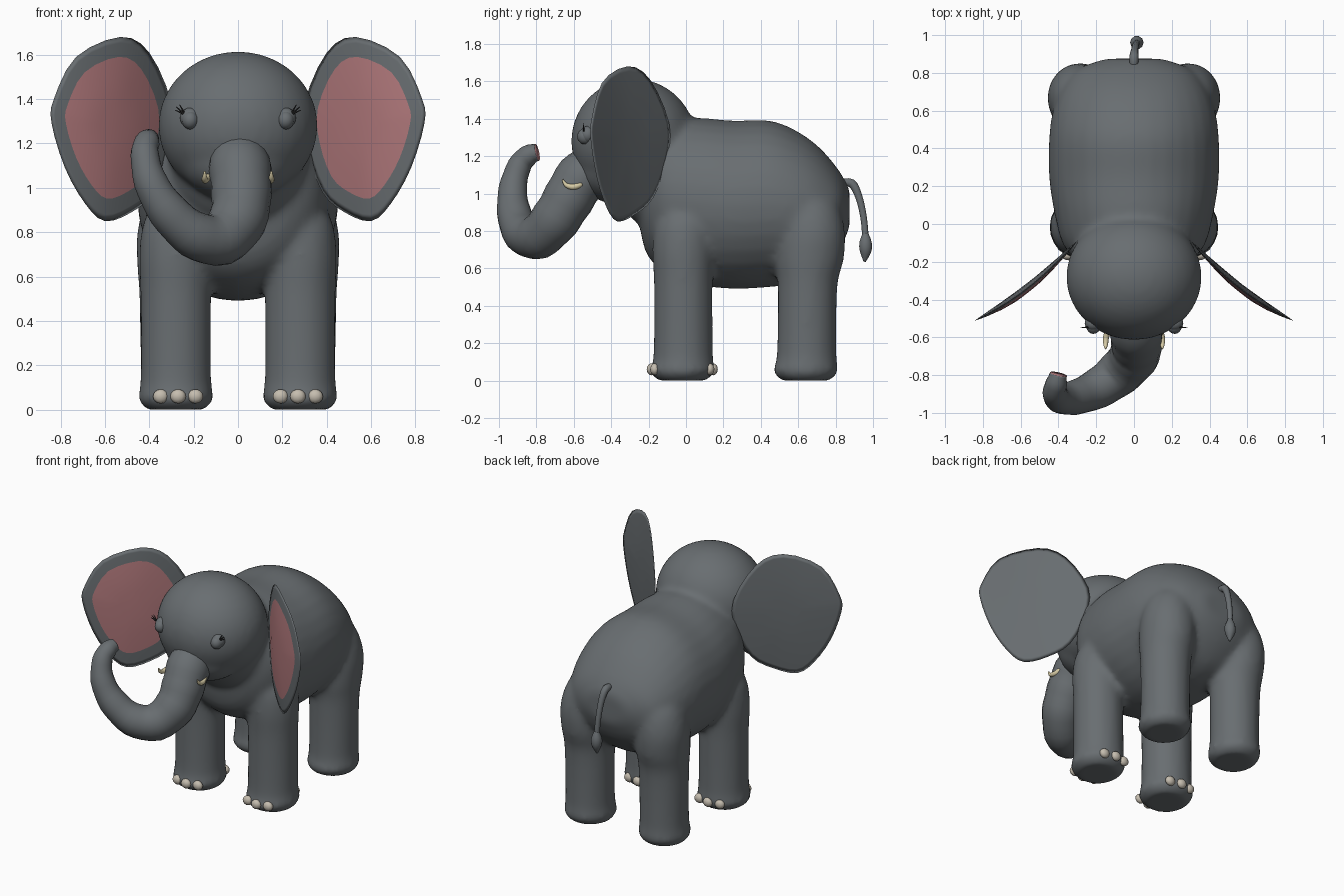
import bpy, bmesh, math
from mathutils import Vector, Matrix

if "Cube" in bpy.data.objects:
    bpy.data.objects.remove(bpy.data.objects["Cube"], do_unlink=True)


def material(name, rgb):
    mat = bpy.data.materials.new(name)
    mat.use_nodes = True
    mat.diffuse_color = (*rgb, 1)
    bsdf = mat.node_tree.nodes["Principled BSDF"]
    bsdf.inputs["Base Color"].default_value = (*rgb, 1)
    return mat


GREY = material("grey_skin", (0.14, 0.155, 0.165))
PINK = material("pink_skin", (0.44, 0.19, 0.20))
NAIL = material("nail_cream", (0.56, 0.51, 0.43))
IVORY = material("tusk_ivory", (0.68, 0.60, 0.38))
DARK = material("lash_charcoal", (0.03, 0.03, 0.03))


def finish(name, bm, *mats):
    mesh = bpy.data.meshes.new(name)
    for f in bm.faces:
        f.smooth = True
    bm.to_mesh(mesh)
    bm.free()
    for m in mats:
        mesh.materials.append(m)
    ob = bpy.data.objects.new(name, mesh)
    bpy.context.collection.objects.link(ob)
    return ob


def catmull(a, b, c, d, t):
    return 0.5 * (2 * b + (c - a) * t + (2 * a - 5 * b + 4 * c - d) * t ** 2
                  + (3 * b - a - 3 * c + d) * t ** 3)


def smooth_path(points, steps, closed=False):
    p = [Vector(q) for q in points]
    n = len(p)
    at = (lambda i: p[i % n]) if closed else (lambda i: p[max(0, min(n - 1, i))])
    out = [catmull(at(i - 1), at(i), at(i + 1), at(i + 2), k / steps)
           for i in range(n if closed else n - 1) for k in range(steps)]
    return out if closed else out + [p[-1]]


def loft(bm, stations, sides=24, axis=None, steps=4, wrinkle=0.0, end_mat=0):
    """Skin elliptical rings (x, y, z, radius_u, radius_v) along a path."""
    path = smooth_path(stations, steps)
    u = Vector((1, 0, 0))
    rings = []
    for i, s in enumerate(path):
        centre = Vector(s[:3])
        before, after = path[max(i - 1, 0)], path[min(i + 1, len(path) - 1)]
        t = Vector(axis) if axis else (Vector(after[:3]) - Vector(before[:3])).normalized()
        u = (u - t * u.dot(t)).normalized()
        v = t.cross(u)
        grow = 1 + wrinkle * math.cos(math.pi * i / 2)
        rings.append([bm.verts.new(centre + grow * (u * s[3] * math.cos(a) + v * s[4] * math.sin(a)))
                      for a in (2 * math.pi * k / sides for k in range(sides))])
    for a, b in zip(rings, rings[1:]):
        for k in range(sides):
            j = (k + 1) % sides
            bm.faces.new((a[k], a[j], b[j], b[k]))
    bm.faces.new(rings[0][::-1])
    bm.faces.new(rings[-1]).material_index = end_mat


def ball(bm, centre, radii, seg=16):
    m = Matrix.Translation(centre) @ Matrix.Diagonal((*radii, 1))
    bmesh.ops.create_uvsphere(bm, u_segments=seg, v_segments=seg // 2 + 2, radius=1, matrix=m)


# Torso, neck, head and legs, fused into one skin
bm = bmesh.new()
loft(bm, [(0, -0.26, 1.05, 0.10, 0.12), (0, -0.22, 1.00, 0.26, 0.30),
          (0, -0.12, 0.98, 0.37, 0.40), (0, 0.05, 0.96, 0.42, 0.445),
          (0, 0.25, 0.94, 0.45, 0.45), (0, 0.45, 0.945, 0.45, 0.445),
          (0, 0.60, 0.925, 0.43, 0.405), (0, 0.72, 0.91, 0.385, 0.33),
          (0, 0.82, 0.91, 0.30, 0.21), (0, 0.875, 0.92, 0.15, 0.10)],
     sides=32, axis=(0, 1, 0))
ball(bm, (0, -0.12, 1.12), (0.32, 0.28, 0.32), 32)
ball(bm, (0, -0.28, 1.28), (0.36, 0.335, 0.335), 32)
ball(bm, (0, -0.36, 1.14), (0.27, 0.22, 0.20), 32)
for s in (1, -1):
    fx, bx = 0.28 * s, 0.285 * s
    loft(bm, [(fx, -0.02, 0, 0.13, 0.13), (fx, -0.02, 0.05, 0.172, 0.175),
              (fx, -0.015, 0.13, 0.16, 0.16), (fx, -0.015, 0.5, 0.16, 0.157),
              (fx, -0.015, 0.7, 0.165, 0.165), (fx, -0.01, 0.85, 0.145, 0.15),
              (fx, 0, 0.97, 0.07, 0.08)], axis=(0, 0, 1))
    loft(bm, [(bx, 0.64, 0, 0.13, 0.13), (bx, 0.64, 0.05, 0.165, 0.175),
              (bx, 0.645, 0.14, 0.155, 0.16), (bx, 0.65, 0.5, 0.16, 0.16),
              (bx, 0.66, 0.65, 0.17, 0.185), (bx, 0.67, 0.8, 0.17, 0.18),
              (0.27 * s, 0.66, 0.95, 0.14, 0.15), (0.25 * s, 0.65, 1.04, 0.06, 0.07)],
         axis=(0, 0, 1))
skin = finish("body_head_and_legs", bm, GREY)
fuse = skin.modifiers.new("fuse", 'REMESH')
fuse.mode = 'VOXEL'
fuse.voxel_size = 0.02
fuse.use_smooth_shade = True
relax = skin.modifiers.new("relax", 'SMOOTH')
relax.factor = 0.5
relax.iterations = 10

# Trunk sweeping down, sideways and up, with a pink tip
bm = bmesh.new()
loft(bm, [(0, -0.46, 1.16, 0.13, 0.13), (0.01, -0.56, 1.08, 0.14, 0.14),
          (0.015, -0.63, 0.97, 0.135, 0.135), (0, -0.70, 0.86, 0.13, 0.13),
          (-0.08, -0.79, 0.77, 0.12, 0.12), (-0.20, -0.875, 0.79, 0.105, 0.105),
          (-0.32, -0.92, 0.90, 0.09, 0.09), (-0.395, -0.925, 1.03, 0.075, 0.075),
          (-0.42, -0.89, 1.15, 0.063, 0.063), (-0.41, -0.84, 1.205, 0.056, 0.056),
          (-0.40, -0.795, 1.22, 0.045, 0.045)], sides=20, wrinkle=0.018, end_mat=1)
finish("trunk", bm, GREY, PINK)

# Ears: thin curved lenses with a pink inner face
OUTLINE = [(0.30, 1.38), (0.40, 1.61), (0.53, 1.68), (0.73, 1.59), (0.83, 1.40),
           (0.84, 1.29), (0.78, 1.09), (0.69, 0.93), (0.60, 0.85), (0.48, 0.89),
           (0.38, 0.98), (0.31, 1.18)]


def ear(name, s):
    bm = bmesh.new()
    mid = Vector((0.56, 1.29))
    rim = smooth_path(OUTLINE, 3, closed=True)

    def vert(p, k, face):
        q = mid + (p - mid) * k
        w = (q.x - 0.29) / 0.55
        y = -0.08 - 0.43 * w - 0.045 * math.sin(math.pi * w)
        return bm.verts.new((s * q.x, y + face * 0.028 * (1 - k * k), q.y))

    edge = [vert(p, 1, 0) for p in rim]
    for face in (-1, 1):
        outer = edge
        for k in (0.93, 0.77, 0.5, 0.25):
            inner = [vert(p, k, face) for p in rim]
            for i in range(len(rim)):
                j = (i + 1) % len(rim)
                f = bm.faces.new((outer[i], outer[j], inner[j], inner[i]))
                f.material_index = int(face < 0 and k < 0.7)
            outer = inner
        bm.faces.new(outer).material_index = int(face < 0)
    bmesh.ops.recalc_face_normals(bm, faces=bm.faces)
    finish(name, bm, GREY, PINK)


for side, s in (("left", 1), ("right", -1)):
    ear(side + "_ear", s)

    # Eye with a lid
    bm = bmesh.new()
    ball(bm, (0.215 * s, -0.54, 1.305), (0.038, 0.042, 0.042))
    ball(bm, (0.215 * s, -0.525, 1.315), (0.046, 0.042, 0.046))
    finish(side + "_eye", bm, GREY)

    # Lashes fanning from the outer corner
    bm = bmesh.new()
    for dx, dz in ((0.025, 0.045), (0.04, 0.035), (0.045, 0.02)):
        loft(bm, [(0.238 * s, -0.545, 1.33, 0.005, 0.005),
                  ((0.238 + dx) * s, -0.55, 1.33 + dz, 0.002, 0.002)], sides=6, steps=1)
    finish(side + "_lashes", bm, DARK)

    # Small upturned tusk
    bm = bmesh.new()
    loft(bm, [(0.135 * s, -0.56, 1.05, 0.016, 0.016), (0.148 * s, -0.60, 1.035, 0.016, 0.016),
              (0.15 * s, -0.64, 1.045, 0.012, 0.012), (0.15 * s, -0.66, 1.075, 0.004, 0.004)],
         sides=10)
    finish(side + "_tusk", bm, IVORY)

    # Nails before and behind on the front foot
    bm = bmesh.new()
    for d in (1, -1):
        for k in (-1, 0, 1):
            ball(bm, ((0.27 + 0.078 * k) * s, -0.02 + d * (0.165 - 0.018 * abs(k)), 0.06),
                 (0.035, 0.025, 0.032), 12)
    finish(side + "_front_nails", bm, NAIL)

# Tail with a tuft
bm = bmesh.new()
loft(bm, [(0, 0.82, 1.05, 0.022, 0.022), (0, 0.885, 1.055, 0.024, 0.024),
          (0.005, 0.925, 0.98, 0.02, 0.02), (0.01, 0.95, 0.87, 0.018, 0.018),
          (0.015, 0.96, 0.76, 0.018, 0.018)], sides=10)
loft(bm, [(0.015, 0.96, 0.79, 0.015, 0.015), (0.015, 0.96, 0.74, 0.034, 0.034),
          (0.015, 0.96, 0.69, 0.032, 0.032), (0.015, 0.955, 0.635, 0.006, 0.006)], sides=10)
finish("tail", bm, GREY)
